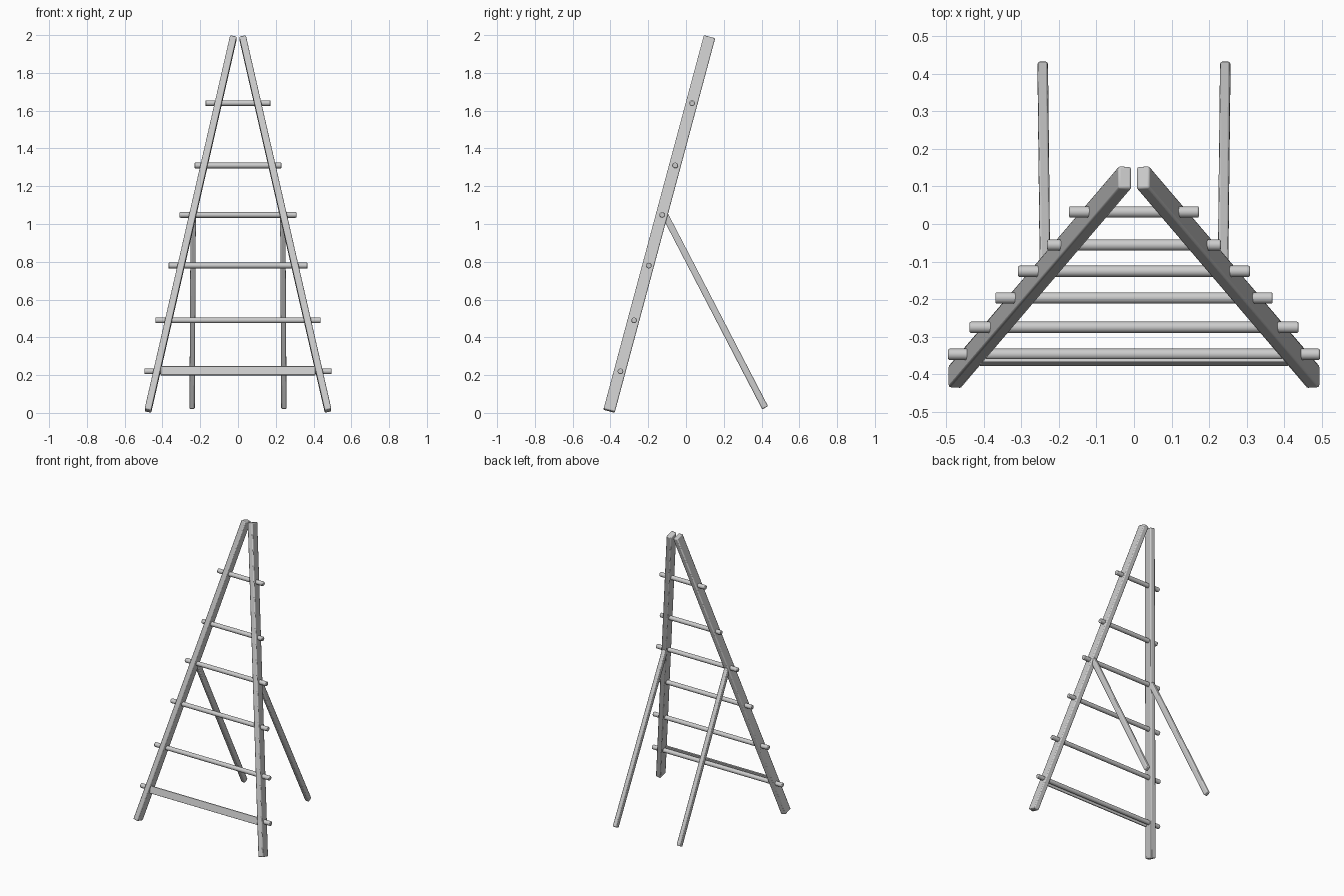
import bpy
import bmesh
from mathutils import Matrix, Vector

if "Cube" in bpy.data.objects:
    bpy.data.objects.remove(bpy.data.objects["Cube"])


def finish(name, bm, matrix, bevel, segments=2):
    mesh = bpy.data.meshes.new(name)
    bm.transform(matrix)
    bmesh.ops.recalc_face_normals(bm, faces=bm.faces)
    bm.to_mesh(mesh)
    bm.free()
    obj = bpy.data.objects.new(name, mesh)
    bpy.context.collection.objects.link(obj)
    mod = obj.modifiers.new("Rounded edges", 'BEVEL')
    mod.width = bevel
    mod.segments = segments
    mod.limit_method = 'ANGLE'
    mod.angle_limit = 0.7
    bpy.ops.object.select_all(action='DESELECT')
    obj.select_set(True)
    bpy.context.view_layer.objects.active = obj
    bpy.ops.object.shade_smooth_by_angle()
    return obj


def beam(name, start, end, thick_x, depth, bevel):
    """Rectangular bar from start to end, its thickness kept close to the x axis."""
    a, b = Vector(start), Vector(end)
    d = (b - a).normalized()
    side = Vector((1, 0, 0))
    side = (side - d * side.dot(d)).normalized()
    rot = Matrix((side, d.cross(side), d)).transposed().to_4x4()
    bm = bmesh.new()
    bmesh.ops.create_cube(bm, size=1)
    scale = Matrix.Diagonal((thick_x, depth, (b - a).length, 1))
    return finish(name, bm, Matrix.Translation((a + b) / 2) @ rot @ scale, bevel)


def rung(name, y, z, half_length, radius=0.015):
    bm = bmesh.new()
    bmesh.ops.create_cone(bm, cap_ends=True, segments=16, radius1=radius,
                          radius2=radius, depth=2 * half_length)
    turn = Matrix.Rotation(1.5707963, 4, 'Y')
    return finish(name, bm, Matrix.Translation((0, y, z)) @ turn, 0.004)


# Leaning side rails and rear support legs
for label, s in (("left", -1), ("right", 1)):
    beam(f"{label}_rail", (s * 0.477, -0.407, 0.011), (s * 0.024, 0.124, 1.989),
         0.036, 0.062, 0.006)
    beam(f"{label}_support_leg", (s * 0.243, 0.419, 0.027), (s * 0.237, -0.115, 1.055),
         0.028, 0.035, 0.006)

# Round rungs passing through the rails
rungs = [(-0.347, 0.22, 0.495), (-0.275, 0.49, 0.438), (-0.197, 0.78, 0.369),
         (-0.126, 1.048, 0.309), (-0.056, 1.31, 0.231), (0.032, 1.64, 0.173)]
for i, (y, z, half) in enumerate(rungs):
    rung(f"rung_{i + 1}", y, z, half)

# Flat board in front of the lowest rung, tilted with the rails
bm = bmesh.new()
bmesh.ops.create_cube(bm, size=1)
finish("lower_board", bm,
       Matrix.Translation((0, -0.368, 0.223)) @ Matrix.Rotation(-0.261, 4, 'X')
       @ Matrix.Diagonal((0.82, 0.01, 0.048, 1)), 0.002)
